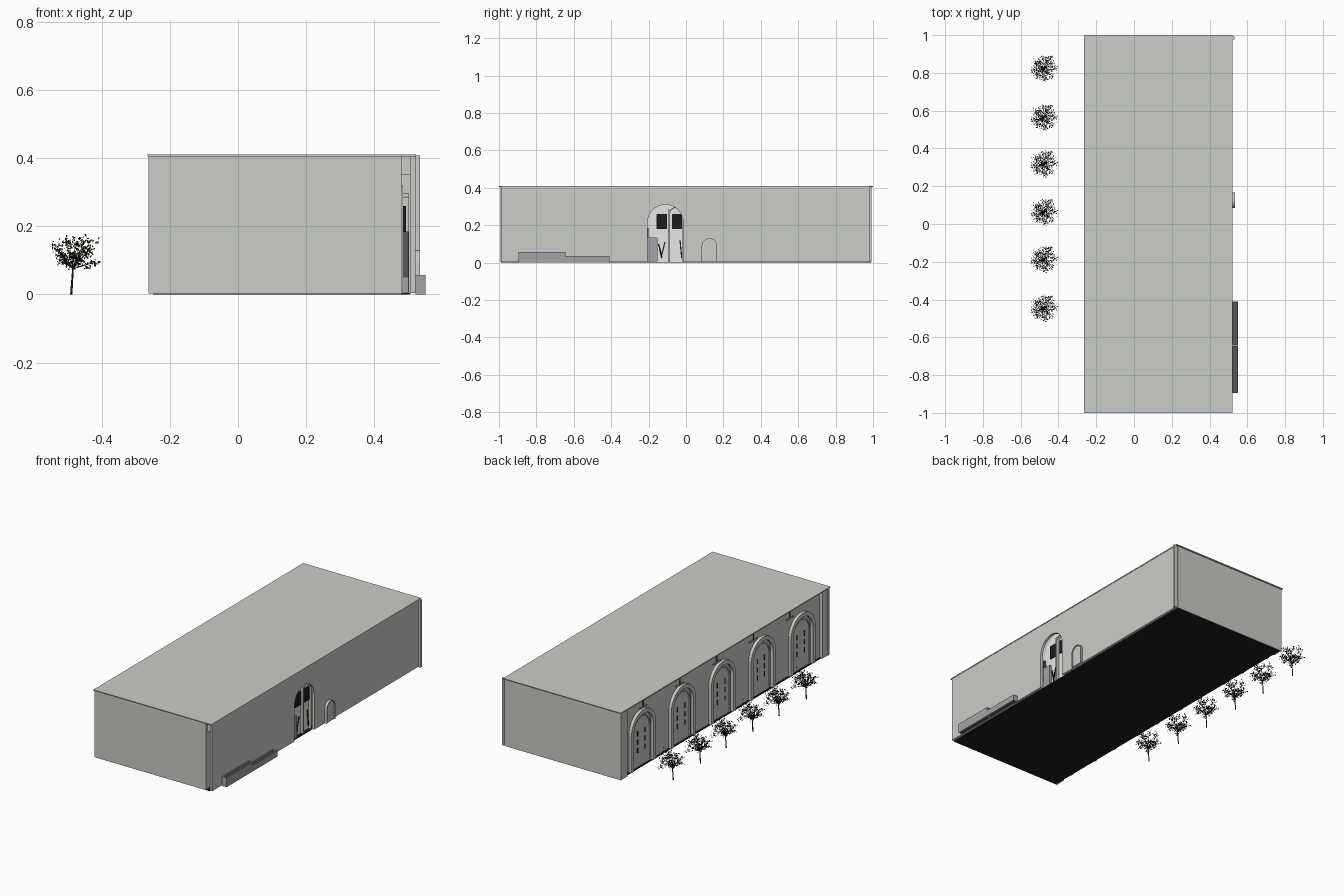
import bpy, bmesh, math, random
from mathutils import Vector

if "Cube" in bpy.data.objects:
    bpy.data.objects.remove(bpy.data.objects["Cube"])

random.seed(4)


def material(name, rgb):
    m = bpy.data.materials.new(name)
    m.diffuse_color = (*rgb, 1)
    m.use_nodes = True
    m.node_tree.nodes["Principled BSDF"].inputs["Base Color"].default_value = m.diffuse_color
    return m


WALL = material("plaster grey", (0.60, 0.61, 0.57))
STONE = material("stone grey", (0.37, 0.37, 0.38))
SOIL = material("dark grey", (0.09, 0.09, 0.095))
BLACK = material("black", (0.012, 0.012, 0.012))
WHITE = material("off white", (0.88, 0.88, 0.87))
LEAF = material("dark leaf", (0.018, 0.024, 0.012))
LEAF2 = material("olive leaf", (0.06, 0.07, 0.03))
BARK = material("bark", (0.03, 0.024, 0.018))


def finish(name, bm, mats):
    me = bpy.data.meshes.new(name)
    bm.to_mesh(me)
    bm.free()
    for m in mats:
        me.materials.append(m)
    ob = bpy.data.objects.new(name, me)
    bpy.context.collection.objects.link(ob)
    return ob


def prism(name, pts, x0, x1, mat):
    """Extrude a (y, z) outline along x."""
    bm = bmesh.new()
    f = bm.faces.new([bm.verts.new((x0, y, z)) for y, z in pts])
    r = bmesh.ops.extrude_face_region(bm, geom=[f])
    vs = [g for g in r["geom"] if isinstance(g, bmesh.types.BMVert)]
    bmesh.ops.translate(bm, verts=vs, vec=(x1 - x0, 0, 0))
    bmesh.ops.recalc_face_normals(bm, faces=bm.faces)
    return finish(name, bm, [mat])


def box(name, x0, x1, y0, y1, z0, z1, mat):
    return prism(name, [(y0, z0), (y1, z0), (y1, z1), (y0, z1)], x0, x1, mat)


def arch(cy, w, h, n=20):
    """Round-headed outline from the left foot over to the right foot."""
    r = w / 2
    head = [(cy - r * math.cos(math.pi * i / n), h - r + r * math.sin(math.pi * i / n))
            for i in range(n + 1)]
    return [(cy - r, 0.004)] + head + [(cy + r, 0.004)]


def arch_frame(name, cy, w, h, t, x0, x1, mat):
    prism(name, arch(cy, w, h) + arch(cy, w - 2 * t, h - t)[::-1], x0, x1, mat)


# building shell
box("floor_slab", -0.25, 0.505, -0.99, 0.99, 0, 0.004, BLACK)
box("roof", -0.265, 0.522, -1, 1, 0.405, 0.411, WALL)
box("hall_body", -0.24, 0.48, -0.985, 0.985, 0.004, 0.405, WALL)
box("front_wall", -0.262, 0.48, -0.993, -0.98, 0.002, 0.405, WALL)
box("back_wall", -0.262, 0.507, 0.98, 0.993, 0.002, 0.405, WALL)

# right wall with arched entrance opening
opening = arch(-0.11, 0.19, 0.31)
prism("right_wall", [(-0.99, 0.004), (-0.99, 0.405), (0.99, 0.405), (0.99, 0.004)] + opening[::-1],
      0.505, 0.52, WALL)
box("slot_lintel", 0.48, 0.505, -0.975, -0.96, 0.35, 0.405, WALL)
box("right_pilaster", 0.52, 0.533, 0.978, 0.993, 0.002, 0.408, WALL)

# entrance seen inside the arch
prism("entrance_backing", arch(-0.11, 0.21, 0.32), 0.48, 0.484, WHITE)
box("door_panel", 0.484, 0.5, -0.205, -0.152, 0.005, 0.135, STONE)
box("door_side", 0.484, 0.5, -0.207, -0.2, 0.05, 0.185, SOIL)
box("door_pane_left", 0.484, 0.492, -0.158, -0.102, 0.18, 0.26, BLACK)
box("door_pane_right", 0.484, 0.492, -0.074, -0.022, 0.18, 0.26, BLACK)
box("door_mullion", 0.484, 0.502, -0.096, -0.087, 0.005, 0.285, WALL)
arch_frame("inner_arch", -0.052, 0.078, 0.298, 0.006, 0.484, 0.5, WALL)
prism("door_handle_left", [(-0.15, 0.1), (-0.143, 0.1), (-0.125, 0.03), (-0.133, 0.02)], 0.484, 0.488, BLACK)
prism("door_handle_middle", [(-0.116, 0.11), (-0.109, 0.11), (-0.127, 0.04), (-0.133, 0.04)], 0.484, 0.488, BLACK)
prism("door_handle_right", [(-0.035, 0.12), (-0.029, 0.12), (-0.02, 0.03), (-0.026, 0.02)], 0.484, 0.488, BLACK)

# small arched side door
arch_frame("side_door_frame", 0.125, 0.082, 0.13, 0.006, 0.52, 0.534, WALL)
prism("side_door", arch(0.125, 0.072, 0.125), 0.52, 0.529, WALL)


# stepped planter: rim walls around recessed soil
def planter(name, y0, y1, h):
    t = 0.006
    box(name + "_outer", 0.544, 0.55, y0, y1, 0, h, STONE)
    box(name + "_inner", 0.52, 0.525, y0, y1, 0, h, STONE)
    box(name + "_end_a", 0.525, 0.544, y0, y0 + t, 0, h, STONE)
    box(name + "_end_b", 0.525, 0.544, y1 - t, y1, 0, h, STONE)
    box(name + "_soil", 0.525, 0.544, y0 + t, y1 - t, 0, h - 0.008, SOIL)


planter("tall_planter", -0.895, -0.645, 0.057)
planter("low_planter", -0.645, -0.41, 0.036)

# left wall: corner pilasters, five arches with windows, hanging lamps
for s in (-1, 1):
    y0, y1 = sorted((s * 0.98, s * 0.93))
    box("left_pilaster", -0.26, -0.24, y0, y1, 0.002, 0.405, WALL)
for i in range(5):
    cy = 0.77 - 0.38 * i
    arch_frame("left_arch_frame", cy, 0.235, 0.345, 0.024, -0.258, -0.24, WALL)
    arch_frame("left_window_frame", cy, 0.17, 0.305, 0.008, -0.245, -0.24, WALL)
    for dy in (-0.035, 0.035):
        for k in range(3):
            z = 0.09 + 0.05 * k
            box("window_slit", -0.243, -0.24, cy + dy - 0.003, cy + dy + 0.003, z, z + 0.03, BLACK)
    ly = 0.77 - 0.35 * i
    box("lamp_stem", -0.256, -0.252, ly - 0.003, ly + 0.003, 0.362, 0.405, SOIL)
    box("lamp_bar", -0.257, -0.25, ly - 0.035, ly + 0.035, 0.356, 0.362, WALL)


# trees
def tube(bm, a, b, r0, r1):
    d = (b - a).normalized()
    u = d.orthogonal().normalized()
    v = d.cross(u)
    rings = []
    for p, r in ((a, r0), (b, r1)):
        rings.append([bm.verts.new(p + r * (u * math.cos(t * math.tau / 6) + v * math.sin(t * math.tau / 6)))
                      for t in range(6)])
    for k in range(6):
        j = (k + 1) % 6
        bm.faces.new((rings[0][k], rings[0][j], rings[1][j], rings[1][k])).material_index = 2


bm = bmesh.new()
fork = Vector((-0.484, 0, 0.075))
tube(bm, Vector((-0.489, 0, 0)), fork, 0.0035, 0.0025)
for k in range(26):
    a = k * 2.4
    r = 0.062 * math.sqrt((k + 0.5) / 26)
    tip = Vector((-0.477 + r * math.cos(a), 0.005 + r * math.sin(a), random.uniform(0.085, 0.16)))
    tube(bm, fork, tip, 0.0013, 0.0006)
    for _ in range(20):
        p = tip + Vector([random.gauss(0, s) for s in (0.009, 0.009, 0.008)])
        p.x = min(max(p.x, -0.544), -0.406)
        u = Vector([random.gauss(0, 1) for _ in range(3)]).normalized()
        v = u.orthogonal().normalized()
        s = random.uniform(0.003, 0.0058)
        f = bm.faces.new([bm.verts.new(p + q) for q in (u * s, v * s * 0.7, -u * s, -v * s * 0.7)])
        f.material_index = 1 if random.random() < 0.2 else 0
tree = finish("tree", bm, [LEAF, LEAF2, BARK])
for i, y in enumerate((0.82, 0.56, 0.315, 0.06, -0.19, -0.45)):
    ob = tree if i == 0 else tree.copy()
    if i:
        bpy.context.collection.objects.link(ob)
    ob.location.y = y
